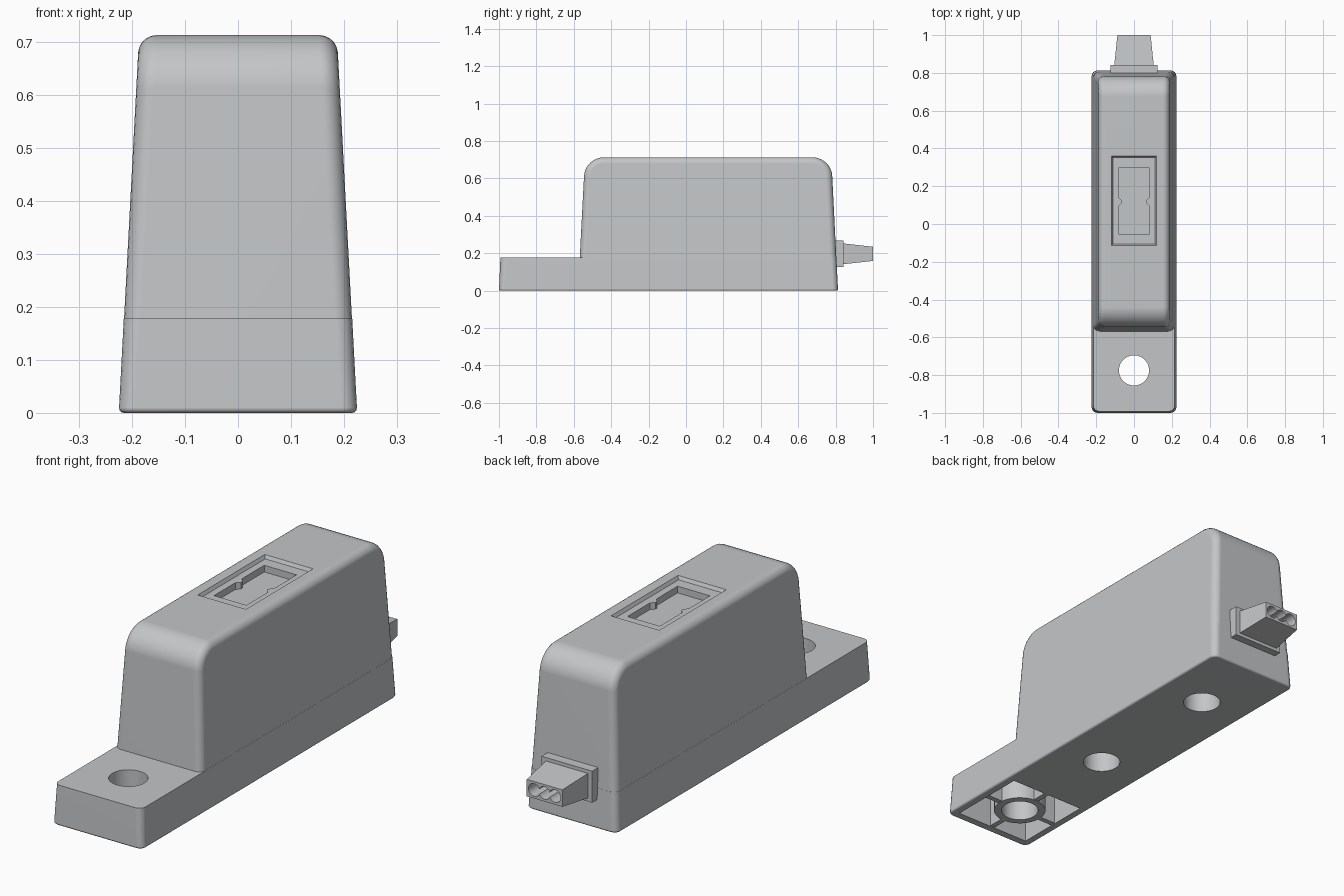
import bpy, bmesh, math
from mathutils import Matrix, Vector

if "Cube" in bpy.data.objects:
    bpy.data.objects.remove(bpy.data.objects["Cube"])

grey = bpy.data.materials.new("light grey plastic")
grey.diffuse_color = (0.55, 0.56, 0.57, 1)
grey.use_nodes = True
grey.node_tree.nodes["Principled BSDF"].inputs["Base Color"].default_value = grey.diffuse_color


def to_object(name, bm):
    bmesh.ops.recalc_face_normals(bm, faces=bm.faces)
    mesh = bpy.data.meshes.new(name)
    bm.to_mesh(mesh)
    bm.free()
    mesh.materials.append(grey)
    ob = bpy.data.objects.new(name, mesh)
    bpy.context.collection.objects.link(ob)
    return ob


def loft(loop_a, loop_b):
    """Closed solid between two matching outlines."""
    bm = bmesh.new()
    a = [bm.verts.new(p) for p in loop_a]
    b = [bm.verts.new(p) for p in loop_b]
    n = len(a)
    bm.faces.new(a)
    bm.faces.new(b)
    for i in range(n):
        bm.faces.new((a[i], a[(i + 1) % n], b[(i + 1) % n], b[i]))
    bmesh.ops.recalc_face_normals(bm, faces=bm.faces)
    return bm


def rect(hx, y0, y1, z):
    return [(-hx, y0, z), (hx, y0, z), (hx, y1, z), (-hx, y1, z)]


def box(hx, y0, y1, z0, z1):
    return loft(rect(hx, y0, y1, z0), rect(hx, y0, y1, z1))


def cylinder(r, length, centre, axis="Z", segments=40):
    bm = bmesh.new()
    m = Matrix.Translation(centre)
    if axis == "Y":
        m = m @ Matrix.Rotation(math.pi / 2, 4, "X")
    bmesh.ops.create_cone(bm, cap_ends=True, segments=segments, radius1=r,
                          radius2=r, depth=length, matrix=m)
    return bm


def bevel(bm, rule, offset, segments):
    edges = [e for e in bm.edges if rule(e)]
    bmesh.ops.bevel(bm, geom=edges, offset=offset, segments=segments, profile=0.5,
                    affect="EDGES", clamp_overlap=False)


def combine(target, bm, operation):
    tool = to_object("tool", bm)
    tool.hide_render = True
    mod = target.modifiers.new("boolean", "BOOLEAN")
    mod.operation, mod.object, mod.solver = operation, tool, "EXACT"
    bpy.context.view_layer.objects.active = target
    bpy.ops.object.modifier_apply(modifier=mod.name)
    bpy.data.objects.remove(tool, do_unlink=True)


def finish(ob, angle=35):
    bpy.ops.object.select_all(action="DESELECT")
    ob.select_set(True)
    bpy.context.view_layer.objects.active = ob
    bpy.ops.object.shade_smooth_by_angle(angle=math.radians(angle))
    wn = ob.modifiers.new("flat normals", "WEIGHTED_NORMAL")
    wn.keep_sharp = True


def half_width(z):
    return 0.225 - 0.053 * z


def vertical(e):
    d = e.verts[0].co - e.verts[1].co
    return abs(d.z) > 0.8 * d.length


# base slab with the mounting flange at the front
TOP, FLANGE = 0.713, 0.178
bm = loft(rect(half_width(0), -1.0, 0.813, 0),
          rect(half_width(FLANGE), -0.992, 0.813 - 0.05 * FLANGE, FLANGE))
bevel(bm, vertical, 0.03, 4)
bevel(bm, lambda e: all(v.co.z < 1e-4 for v in e.verts), 0.01, 3)
housing = to_object("housing", bm)

# tall tapered upper body: large end fillets, then smaller side fillets
z0 = 0.1
bm = loft(rect(half_width(z0) - 0.0005, -0.572, 0.8125 - 0.05 * z0, z0),
          rect(half_width(TOP) - 0.0005, -0.54, 0.8125 - 0.05 * TOP, TOP))
bevel(bm, lambda e: all(v.co.z > TOP - 0.001 for v in e.verts)
      and abs(e.verts[0].co.x - e.verts[1].co.x) > 0.1, 0.1, 10)
bevel(bm, lambda e: e.verts[0].co.x * e.verts[1].co.x > 0
      and max(v.co.z for v in e.verts) > z0 + 0.01, 0.033, 5)
combine(housing, bm, "UNION")

# hollow under the flange, with cross ribs and a tube around the hole
HOLE_Y = -0.775
combine(housing, box(0.188, -0.96, -0.59, -0.1, 0.145), "DIFFERENCE")
combine(housing, box(0.012, -0.97, -0.58, 0.003, 0.16), "UNION")
combine(housing, box(0.196, HOLE_Y - 0.012, HOLE_Y + 0.012, 0.0035, 0.161), "UNION")
combine(housing, cylinder(0.112, 0.16, (0, HOLE_Y, 0.082)), "UNION")
combine(housing, cylinder(0.08, 0.6, (0, HOLE_Y, 0.1)), "DIFFERENCE")

# blind holes in the underside
for y in (-0.22, 0.46):
    combine(housing, cylinder(0.08, 0.6, (0, y, 0)), "DIFFERENCE")

# shallow frame recess in the top, then a deeper notched window
combine(housing, loft(rect(0.112, -0.107, 0.352, TOP - 0.015),
                      rect(0.121, -0.116, 0.361, TOP + 0.003)), "DIFFERENCE")
side = [(0.08, -0.055), (0.08, 0.095), (0.064, 0.112), (0.064, 0.124),
        (0.08, 0.141), (0.08, 0.3)]
outline = side + [(-x, y) for x, y in reversed(side)]
combine(housing, loft([(x, y, TOP - 0.045) for x, y in outline],
                      [(x, y, TOP + 0.05) for x, y in outline]), "DIFFERENCE")
finish(housing)

# connector collar on the back
collar = to_object("connector_collar", box(0.125, 0.78, 0.842, 0.127, 0.268))
finish(collar)


# tapered connector plug with three merged sockets in its end
def end_rect(hx, hz, y, zc=0.197):
    return [(-hx, y, zc - hz), (hx, y, zc - hz), (hx, y, zc + hz), (-hx, y, zc + hz)]


plug = to_object("connector_plug", loft(end_rect(0.105, 0.056, 0.835),
                                        end_rect(0.088, 0.038, 1.0)))
for i in (-1, 0, 1):
    combine(plug, cylinder(0.028, 0.2, (i * 0.0515, 1.0, 0.197), "Y", 24), "DIFFERENCE")
finish(plug)
